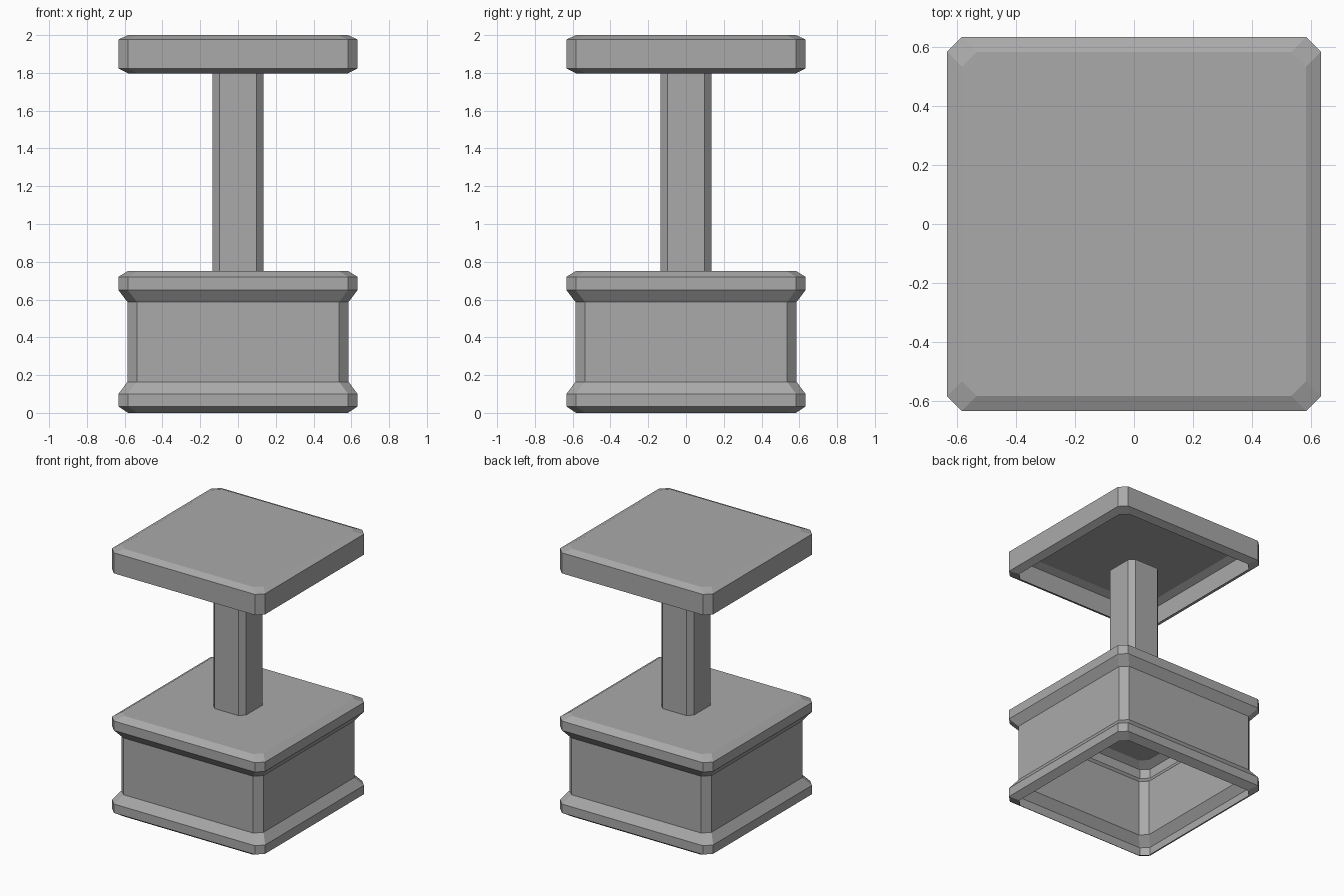
import bpy
import bmesh

# Remove the default cube
if "Cube" in bpy.data.objects:
    bpy.data.objects.remove(bpy.data.objects["Cube"], do_unlink=True)

# Single stone colour
stone = bpy.data.materials.new("grey stone")
stone.use_nodes = True
color = (0.4, 0.4, 0.4, 1)
stone.diffuse_color = color
stone.node_tree.nodes["Principled BSDF"].inputs["Base Color"].default_value = color


def ring(bm, half, cut, z):
    """Square outline with its four corners cut off."""
    a, b = half, half - cut
    outline = [(a, -b), (a, b), (b, a), (-b, a), (-a, b), (-a, -b), (-b, -a), (b, -a)]
    return [bm.verts.new((x, y, z)) for x, y in outline]


def shell(name, profile, cut, top):
    """Open-bottomed shell through (half width, height) steps, lowest first."""
    bm = bmesh.new()
    rings = [ring(bm, half, cut, z) for half, z in profile]
    for low, high in zip(rings, rings[1:]):
        for i in range(len(low)):
            j = (i + 1) % len(low)
            bm.faces.new((low[i], low[j], high[j], high[i]))
    if top:
        bm.faces.new(rings[-1])
    mesh = bpy.data.meshes.new(name)
    bm.to_mesh(mesh)
    bm.free()
    mesh.materials.append(stone)
    obj = bpy.data.objects.new(name, mesh)
    bpy.context.collection.objects.link(obj)
    return obj


WIDE, RIM, WAIST = 0.633, 0.582, 0.586

# Moulded pedestal, hollow from below
shell("pedestal", [(RIM, 0), (WIDE, 0.034), (WIDE, 0.1), (WAIST, 0.164),
                   (WAIST, 0.588), (WIDE, 0.65), (WIDE, 0.72), (RIM, 0.752)],
      0.05, True)

# Square post with cut corners
shell("post", [(0.135, 0.752), (0.135, 1.798)], 0.037, False)

# Chamfered top slab, hollow from below
shell("top_slab", [(RIM, 1.798), (WIDE, 1.823), (WIDE, 1.977), (RIM, 2)],
      0.05, True)
